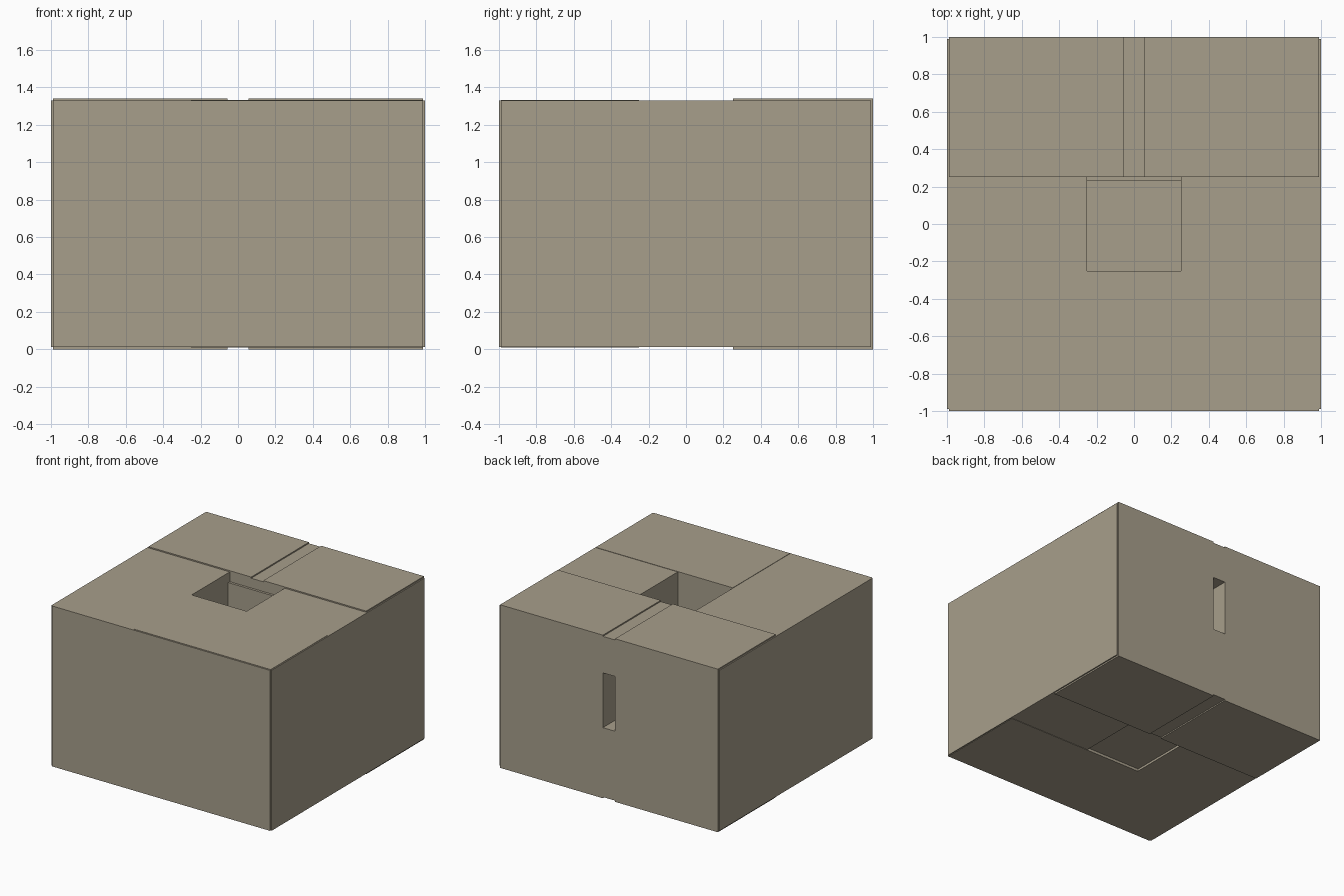
import bpy, bmesh

if "Cube" in bpy.data.objects:
    bpy.data.objects.remove(bpy.data.objects["Cube"])

stone = bpy.data.materials.new("tan_stone")
stone.diffuse_color = (0.39, 0.345, 0.26, 1)
stone.use_nodes = True
stone.node_tree.nodes["Principled BSDF"].inputs["Base Color"].default_value = stone.diffuse_color


def box(name, x, y, z):
    """Axis-aligned block given as (min, max) ranges."""
    bm = bmesh.new()
    bmesh.ops.create_cube(bm, size=1)
    for v in bm.verts:
        v.co = [r[0] if c < 0 else r[1] for c, r in zip(v.co, (x, y, z))]
    me = bpy.data.meshes.new(name)
    bm.to_mesh(me)
    bm.free()
    me.materials.append(stone)
    ob = bpy.data.objects.new(name, me)
    bpy.context.collection.objects.link(ob)
    return ob


H = 0.25          # half width of the central shaft
S = 0.055         # half width of the rear slit
E = 0.99          # block edge, just inside the facing

# Thick wall blocks around the shaft
box("left_block", (-E, -H), (-E, H), (0.012, 1.33))
box("front_block", (-H, E), (-E, -H), (0.009, 1.333))
box("right_block", (H, E), (-H, H), (0.012, 1.33))

# Thin outer facing, leaving notched corners
box("front_facing", (-E, E), (-1, -E), (0.012, 1.33))
for side, a, b in (("left", -1, -E), ("right", E, 1)):
    box(side + "_facing", (a, b), (-E, E), (0.012, 1.33))

# Rear blocks either side of the slit, and inner lining
for side, s in (("left", -1), ("right", 1)):
    box("rear_block_" + side, sorted((s * S, s * E)), (H, 1), (0, 1.34))
    box("rear_lining_" + side, sorted((s * S, s * H)), (0.23, H), (0.09, 1.25))

# Lintel and sill that close the slit above and below
box("slit_lintel", (-S, S), (H, 1), (1.03, 1.33))
box("slit_sill", (-S, S), (H, 1), (0.01, 0.58))
box("lining_lintel", (-S, S), (0.23, H), (1.03, 1.25))
box("lining_sill", (-S, S), (0.23, H), (0.09, 0.58))

# Shaft floor, slightly recessed from below
box("shaft_floor", (-H, H), (-H, H), (0.03, 0.09))
